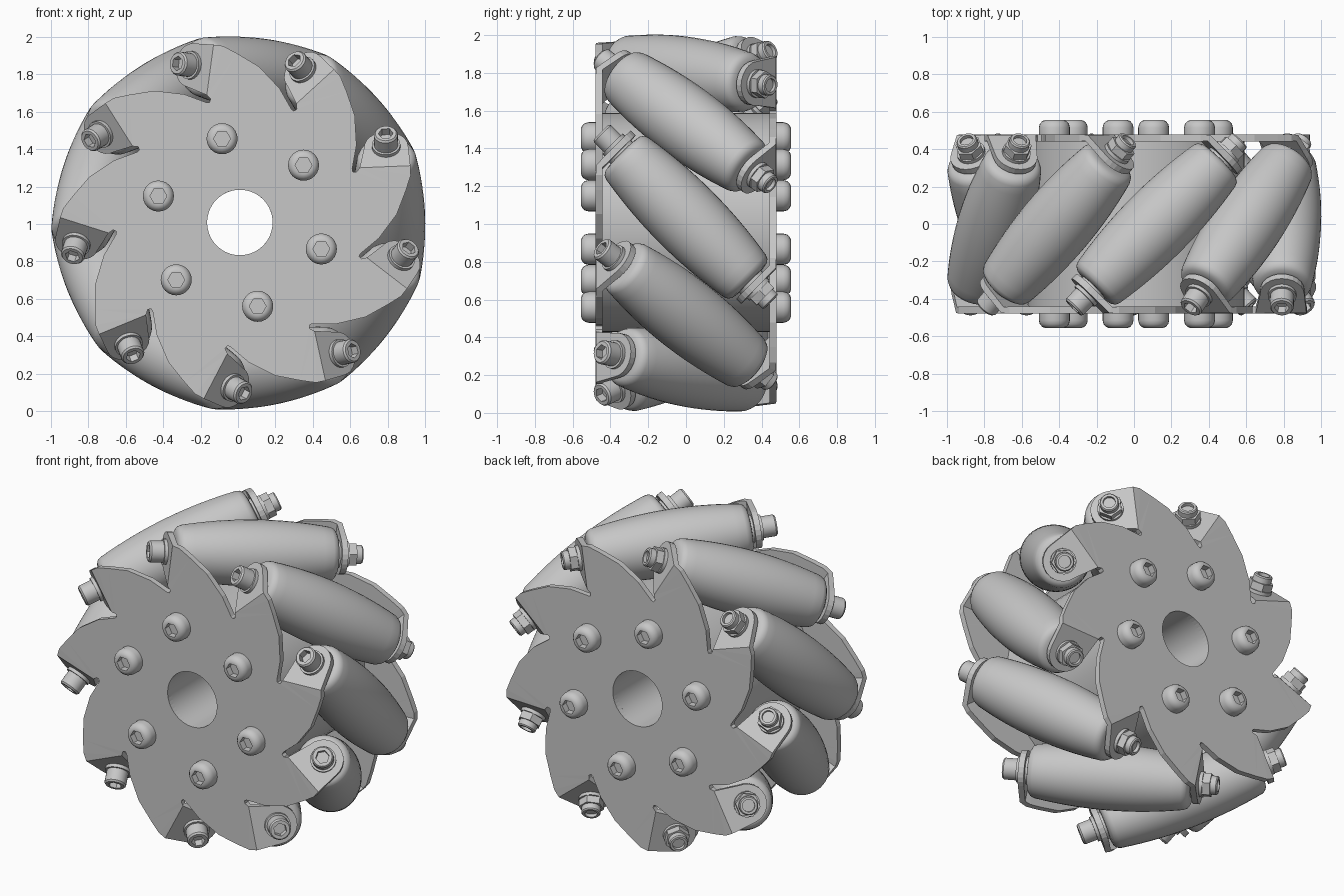
import bpy, bmesh
from math import sin, cos, pi, radians, sqrt
from mathutils import Matrix, Vector

cube = bpy.data.objects.get("Cube")
if cube:
    bpy.data.objects.remove(cube)

ROLLERS = 9
STEP = 2 * pi / ROLLERS
PHASE = radians(42)
AXIS_R = 0.796          # distance from wheel axis to roller axis
PLATE_Z = 0.46          # plate mid-plane along the wheel axis
THICK = 0.036
FOLD = 0.265            # tangential position of the tab fold
TAB_R = 0.118
BORE = 0.175

metal = bpy.data.materials.new("grey metal")
metal.use_nodes = True
grey = (0.57, 0.57, 0.57, 1)
metal.diffuse_color = grey
metal.node_tree.nodes["Principled BSDF"].inputs["Base Color"].default_value = grey


def rot(angle, axis):
    return Matrix.Rotation(angle, 4, axis)


# Local frame: x is radial, y is tangential, z is the wheel axis towards the front
WHEEL = Matrix.Translation((0.01, 0, 1.008)) @ rot(pi / 2, 'X')


def finish(bm, name, smooth=True):
    bmesh.ops.recalc_face_normals(bm, faces=bm.faces)
    mesh = bpy.data.meshes.new(name)
    bm.to_mesh(mesh)
    bm.free()
    mesh.materials.append(metal)
    if smooth:
        mesh.shade_smooth()
        mesh.set_sharp_from_angle(angle=radians(35))
    return mesh


def place(name, mesh, matrix):
    ob = bpy.data.objects.new(name, mesh)
    bpy.context.collection.objects.link(ob)
    ob.matrix_world = matrix
    return ob


def lathe(name, profile, n=24, loop=False):
    """Spin (radius, height[, 'hex']) points round z; hex points make six flats."""
    bm = bmesh.new()
    rings = []
    for r, z, *hexed in profile:
        if r == 0:
            rings.append([bm.verts.new((0, 0, z))] * n)
            continue
        ring = []
        for i in range(n):
            a = 2 * pi * i / n
            k = cos(pi / 6) / cos(a % (pi / 3) - pi / 6) if hexed else 1
            ring.append(bm.verts.new((r * k * cos(a), r * k * sin(a), z)))
        rings.append(ring)
    pairs = list(zip(rings, rings[1:]))
    if loop:
        pairs.append((rings[-1], rings[0]))
    for a, b in pairs:
        for i in range(n):
            j = (i + 1) % n
            corners = list(dict.fromkeys((a[i], a[j], b[j], b[i])))
            if len(corners) > 2:
                bm.faces.new(corners)
    return finish(bm, name)


# Toothed plate: flat star with a bore, plus one folded round-ended tab per tooth
def plate_mesh():
    bm = bmesh.new()
    tooth = [(0.638, -0.189), (0.74, -0.11), (0.84, 0.015), (0.893, 0.14),
             (0.922, 0.22), (0.922, FOLD), (0.65, FOLD), (0.632, 0.247), (0.613, 0.25)]
    outline, folds = [], []
    for i in range(ROLLERS):
        turn = rot(STEP * i, 'Z')
        vs = [bm.verts.new(turn @ Vector((x, y, PLATE_Z))) for x, y in tooth]
        folds.append((turn, vs[5], vs[6]))
        outline += vs
    hole = [bm.verts.new((BORE * cos(2 * pi * i / 48), BORE * sin(2 * pi * i / 48), PLATE_Z))
            for i in range(48)]
    edges = [bm.edges.new((ring[i - 1], ring[i])) for ring in (outline, hole)
             for i in range(len(ring))]
    bmesh.ops.triangle_fill(bm, use_beauty=True, edges=edges)
    reach = (PLATE_Z - FOLD) / sqrt(2)      # fold to bolt hole, along the tab
    for turn, top, bottom in folds:
        end = []
        for k in range(13):
            a = pi / 2 - pi * k / 12
            x = AXIS_R + TAB_R * sin(a)
            u = (reach + TAB_R * cos(a)) / sqrt(2)
            end.append(bm.verts.new(turn @ Vector((x, FOLD + u, PLATE_Z - u))))
        bm.faces.new([top] + end + [bottom])
    return finish(bm, "toothed_plate", smooth=False)


plate = plate_mesh()
base = WHEEL @ rot(PHASE, 'Z')
for name, matrix in (("front_plate", base), ("back_plate", base @ rot(pi, 'X'))):
    ob = place(name, plate, matrix)
    mod = ob.modifiers.new("thickness", 'SOLIDIFY')
    mod.thickness = THICK
    mod.offset = 0

# Hub drum with through bore
face = PLATE_Z - THICK / 2
place("hub", lathe("hub", [(BORE, -face), (0.58, -face), (0.58, face), (BORE, face)],
                   64, loop=True), WHEEL)

# Rollers: gently bulging barrel with rounded ends
half = 0.44
barrel = []
for i in range(17):
    s = -1 + i / 8
    barrel.append((0.195 - 0.037 * s * s, half * s))
cap = [(0.148, 0.462), (0.128, 0.475), (0.1, 0.48), (0, 0.48)]
roller = lathe("roller", [(r, -s) for r, s in reversed(cap)] + barrel + cap, 40)

# Roller fixings, measured along the roller axis
washer = lathe("washer", [(0, 0.47), (0.082, 0.47), (0.082, 0.505), (0, 0.505)])
head = lathe("bolt_head", [(0, 0.52), (0.076, 0.52), (0.076, 0.55), (0.064, 0.55),
                           (0.064, 0.625), (0.056, 0.635), (0.04, 0.635, 'hex'),
                           (0.04, 0.59, 'hex'), (0, 0.59)])
nut = lathe("lock_nut", [(0, 0.52), (0.076, 0.52), (0.076, 0.55), (0.074, 0.55, 'hex'),
                         (0.074, 0.595, 'hex'), (0.056, 0.595), (0.056, 0.628),
                         (0.05, 0.635), (0.036, 0.635), (0.036, 0.615), (0, 0.615)])
for i in range(ROLLERS):
    m = (base @ rot(STEP * i, 'Z') @ Matrix.Translation((AXIS_R, 0, 0))
         @ rot(-pi / 4, 'X'))
    flip = m @ rot(pi, 'X')
    place(f"roller_{i + 1}", roller, m)
    place(f"front_washer_{i + 1}", washer, m)
    place(f"back_washer_{i + 1}", washer, flip)
    place(f"bolt_head_{i + 1}", head, m)
    place(f"lock_nut_{i + 1}", nut, flip)

# Round-headed hub screws on both faces
dome = lathe("hub_screw", [(0, 0.47), (0.083, 0.47), (0.083, 0.515), (0.078, 0.535),
                           (0.065, 0.55), (0.05, 0.556), (0.045, 0.556, 'hex'),
                           (0.045, 0.515, 'hex'), (0, 0.515)])
for i in range(6):
    a = radians(102 + 60 * i)
    m = WHEEL @ Matrix.Translation((0.458 * cos(a), 0.458 * sin(a), 0))
    place(f"front_hub_screw_{i + 1}", dome, m)
    place(f"back_hub_screw_{i + 1}", dome, m @ rot(pi, 'X'))
